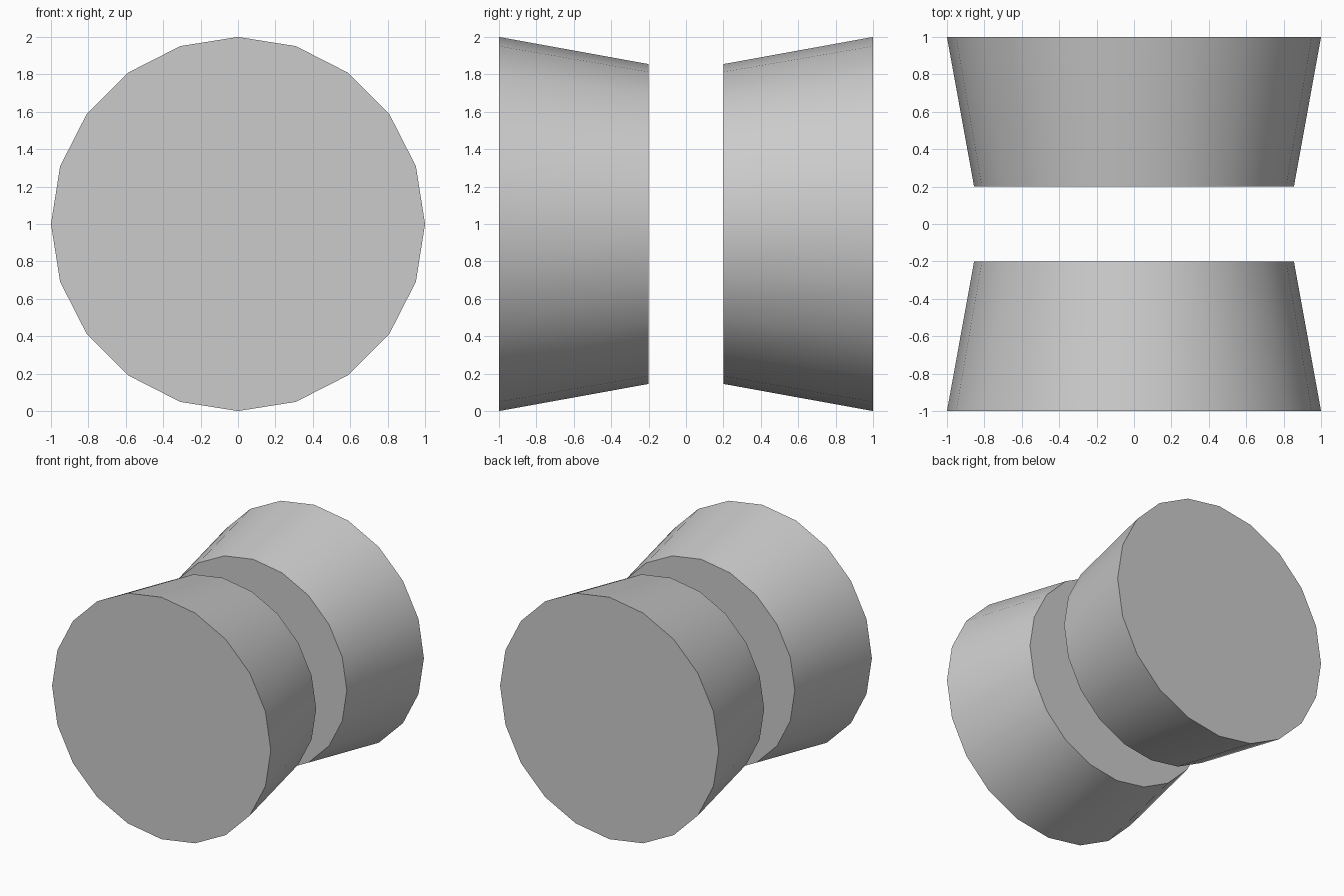
import bpy, bmesh
from math import radians
from mathutils import Matrix

if "Cube" in bpy.data.objects:
    bpy.data.objects.remove(bpy.data.objects["Cube"])

SIDES, R_OUTER, R_INNER = 20, 1.0, 0.855
Y_INNER, Y_OUTER = 0.2, 1.0


def tapered_drum(name, side):
    """Closed 20-sided frustum along y, wide end facing away from the centre."""
    bm = bmesh.new()
    place = (Matrix.Translation((0, side * (Y_INNER + Y_OUTER) / 2, 1))
             @ Matrix.Rotation(radians(90 * side), 4, 'X'))
    bmesh.ops.create_cone(bm, cap_ends=True, segments=SIDES,
                          radius1=R_OUTER, radius2=R_INNER,
                          depth=Y_OUTER - Y_INNER, matrix=place)
    mesh = bpy.data.meshes.new(name)
    bm.to_mesh(mesh)
    bm.free()
    obj = bpy.data.objects.new(name, mesh)
    bpy.context.collection.objects.link(obj)
    # Smooth sides, sharp rims
    bpy.ops.object.select_all(action='DESELECT')
    obj.select_set(True)
    bpy.context.view_layer.objects.active = obj
    bpy.ops.object.shade_smooth_by_angle(angle=radians(30))


# Two drums facing each other across a gap
tapered_drum("front_drum", -1)
tapered_drum("back_drum", 1)
